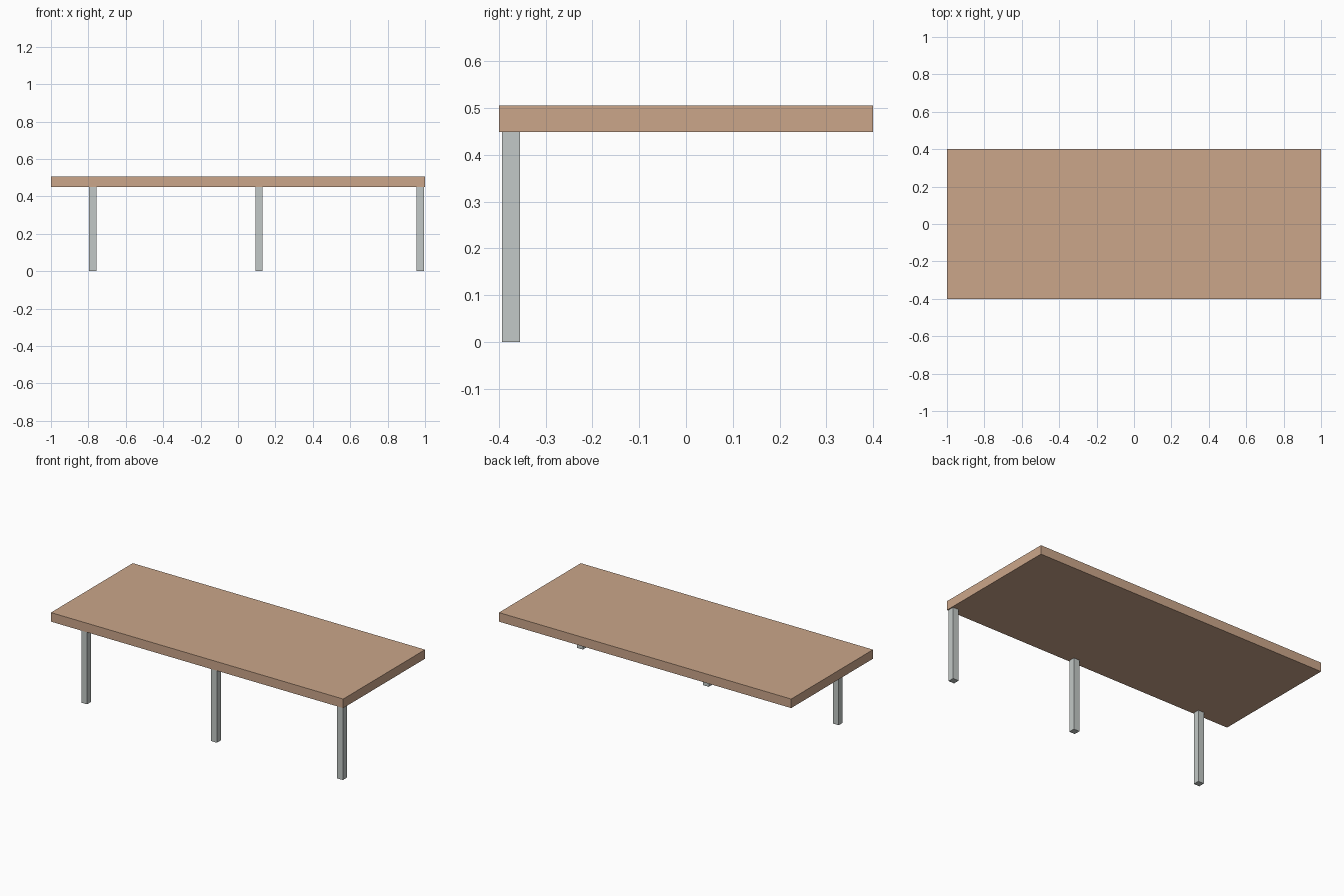
import bpy

if "Cube" in bpy.data.objects:
    bpy.data.objects.remove(bpy.data.objects["Cube"])


def material(name, color):
    m = bpy.data.materials.new(name)
    m.diffuse_color = (*color, 1)
    m.use_nodes = True
    m.node_tree.nodes["Principled BSDF"].inputs["Base Color"].default_value = m.diffuse_color
    return m


def box(name, center, size, mat):
    bpy.ops.mesh.primitive_cube_add(size=1, location=center)
    ob = bpy.context.object
    ob.name = name
    ob.scale = size
    bpy.ops.object.transform_apply(location=False, rotation=False, scale=True)
    ob.data.materials.append(mat)
    return ob


wood = material("light wood", (0.597, 0.381, 0.254))
steel = material("grey metal", (0.545, 0.584, 0.571))

TOP, UNDERSIDE = 0.505, 0.449
LEG = 0.039

# Thick rectangular slab
box("table_top", (0, 0, (TOP + UNDERSIDE) / 2), (2, 0.8, TOP - UNDERSIDE), wood)

# Single row of square legs along the front edge
for side, x in (("left", -0.777), ("middle", 0.112), ("right", 0.974)):
    box(f"{side}_front_leg", (x, -0.3745, UNDERSIDE / 2), (LEG, LEG, UNDERSIDE), steel)
